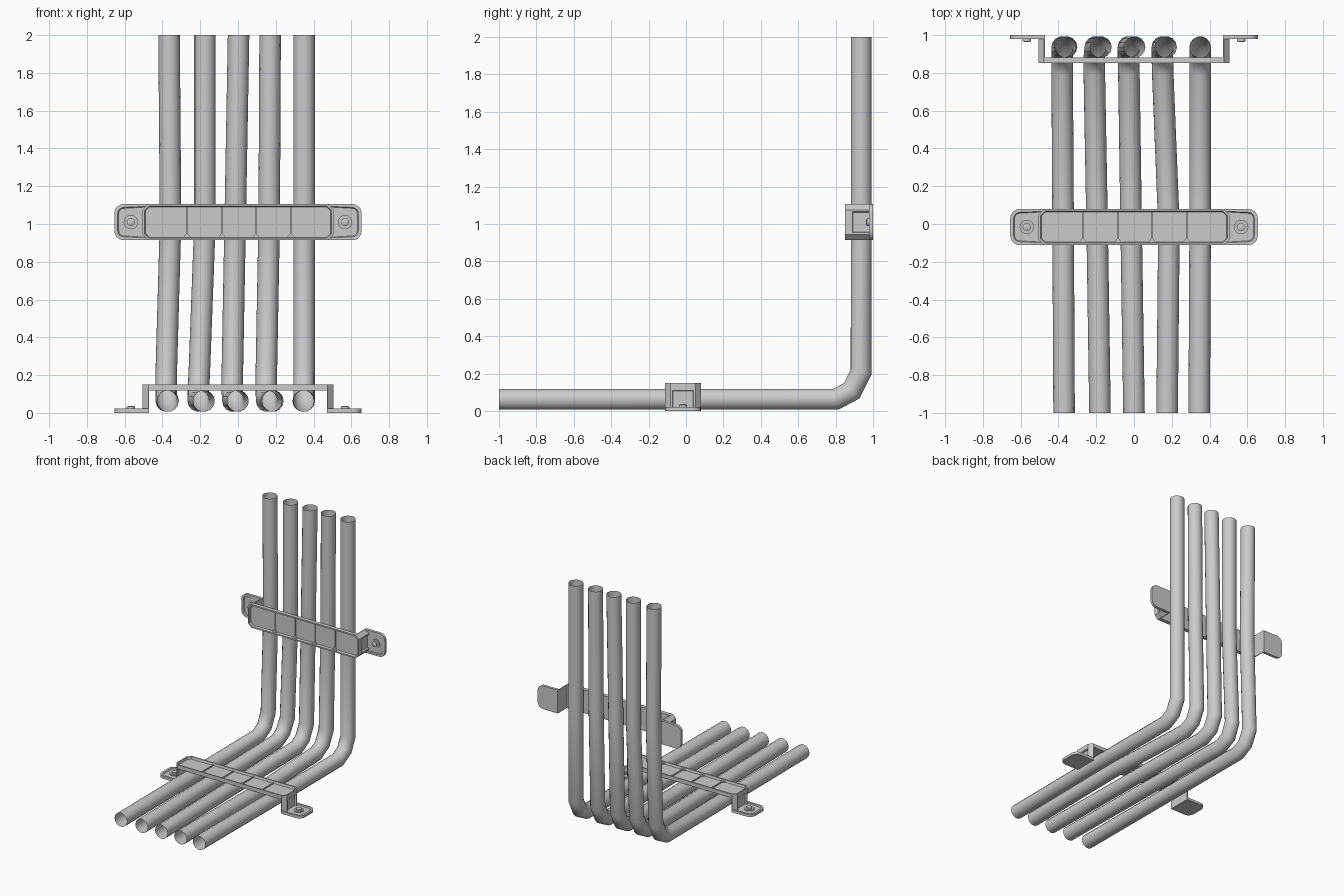
import bpy, bmesh
from math import cos, sin, pi, radians
from mathutils import Vector

if "Cube" in bpy.data.objects:
    bpy.data.objects.remove(bpy.data.objects["Cube"])


def finish(bm, name):
    me = bpy.data.meshes.new(name)
    bm.to_mesh(me)
    bm.free()
    ob = bpy.data.objects.new(name, me)
    bpy.context.collection.objects.link(ob)
    bpy.ops.object.select_all(action='DESELECT')
    bpy.context.view_layer.objects.active = ob
    ob.select_set(True)
    bpy.ops.object.shade_smooth_by_angle(angle=radians(40))
    return ob


def prism(bm, outline, z0, z1, recess=None, rim=0.014, depth=0.014):
    """Extruded outline; the face pointing along 'recess' gets a rim and sunken panel."""
    lo = [bm.verts.new((x, y, z0)) for x, y in outline]
    hi = [bm.verts.new((x, y, z1)) for x, y in outline]
    n = len(outline)
    faces = [bm.faces.new(lo[::-1]), bm.faces.new(hi)]
    for i in range(n):
        j = (i + 1) % n
        faces.append(bm.faces.new((lo[i], lo[j], hi[j], hi[i])))
    bmesh.ops.recalc_face_normals(bm, faces=faces)
    if recess:
        panel = max(faces, key=lambda f: f.normal.dot(Vector(recess)))
        bmesh.ops.inset_region(bm, faces=[panel], thickness=rim)
        bmesh.ops.inset_region(bm, faces=[panel], thickness=0.005, depth=-depth)


def circle(cx, cy, r, n=16):
    return [(cx + r * cos(2 * pi * i / n), cy + r * sin(2 * pi * i / n)) for i in range(n)]


def bracket(name):
    bm = bmesh.new()
    w, c, X = 0.096, 0.03, 0.505
    # top bar with clipped corners
    bar = [(-X, -w + c), (-X + c, -w), (X - c, -w), (X, -w + c),
           (X, w - c), (X - c, w), (-X + c, w), (-X, w - c)]
    prism(bm, bar, 0.118, 0.149, (0, 0, 1), rim=0.012, depth=0.018)
    # ribs across the bar panel, each with a small gusset at one end
    for x in (-0.27, -0.085, 0.095, 0.28):
        prism(bm, [(x - 0.004, -0.08), (x + 0.004, -0.08), (x + 0.004, 0.08), (x - 0.004, 0.08)], 0.128, 0.139)
        prism(bm, [(x - 0.02, -0.082), (x + 0.02, -0.082), (x, -0.055)], 0.128, 0.141)
    for s in (-1, 1):
        # riser
        riser = [(0.47, -w), (X - c, -w), (X, -w + c), (X, w - c), (X - c, w), (0.47, w)]
        prism(bm, [(s * x, y) for x, y in riser], 0.002, 0.12, (s, 0, 0))
        # rounded foot
        r = 0.05
        foot = [(0.472, w), (0.472, -w)]
        for cy, a0 in ((-w + r, -90), (w - r, 0)):
            foot += [(0.655 - r + r * cos(radians(a0 + 22.5 * k)),
                      cy + r * sin(radians(a0 + 22.5 * k))) for k in range(5)]
        prism(bm, [(s * x, y) for x, y in foot], 0.0, 0.022, (0, 0, 1), rim=0.018, depth=0.008)
        # washer and bolt head
        prism(bm, circle(s * 0.567, 0, 0.038), 0.01, 0.022)
        prism(bm, circle(s * 0.567, 0, 0.022), 0.02, 0.034, (0, 0, 1), rim=0.004, depth=-0.003)
    return finish(bm, name)


def tube(name, path, r=0.057, sides=14):
    """Open tube swept along a path lying mostly in the y-z plane."""
    bm = bmesh.new()
    rings = []
    for i, p in enumerate(path):
        d0 = (p - path[i - 1]).normalized() if i else None
        d1 = (path[i + 1] - p).normalized() if i < len(path) - 1 else None
        d0, d1 = d0 or d1, d1 or d0
        t = Vector((0, d0.y + d1.y, d0.z + d1.z)).normalized()
        n = Vector((0, -t.z, t.y)) / max(t.dot(d1), 0.5)
        rings.append([bm.verts.new(p + r * (cos(2 * pi * k / sides) * Vector((1, 0, 0))
                                            + sin(2 * pi * k / sides) * n)) for k in range(sides)])
    for a, b in zip(rings, rings[1:]):
        for k in range(sides):
            j = (k + 1) % sides
            bm.faces.new((a[k], b[k], b[j], a[j]))
    bmesh.ops.recalc_face_normals(bm, faces=bm.faces)
    return finish(bm, name)


# five bent cables: shared side profile (y, z), individual sideways drift (x)
side = [(-1, 0.063), (-0.015, 0.063), (0.80, 0.063), (0.885, 0.108),
        (0.936, 0.21), (0.936, 1.01), (0.936, 2.0)]
drift = [(-0.37, -0.375, -0.38, -0.38, -0.38, -0.357, -0.365),
         (-0.18, -0.195, -0.21, -0.21, -0.205, -0.175, -0.175),
         (0.0, -0.015, -0.027, -0.03, -0.03, -0.015, 0.003),
         (0.175, 0.185, 0.152, 0.15, 0.15, 0.165, 0.17),
         (0.345, 0.35, 0.35, 0.35, 0.35, 0.35, 0.35)]
for i, xs in enumerate(drift):
    tube(f"cable_{i + 1}", [Vector((x, y, z)) for x, (y, z) in zip(xs, side)])

# floor clamp and wall clamp
floor_clamp = bracket("floor_clamp")
floor_clamp.location = (0, -0.016, 0)
wall_clamp = bracket("wall_clamp")
wall_clamp.rotation_euler = (pi / 2, 0, 0)
wall_clamp.location = (0, 1.0, 1.01)
